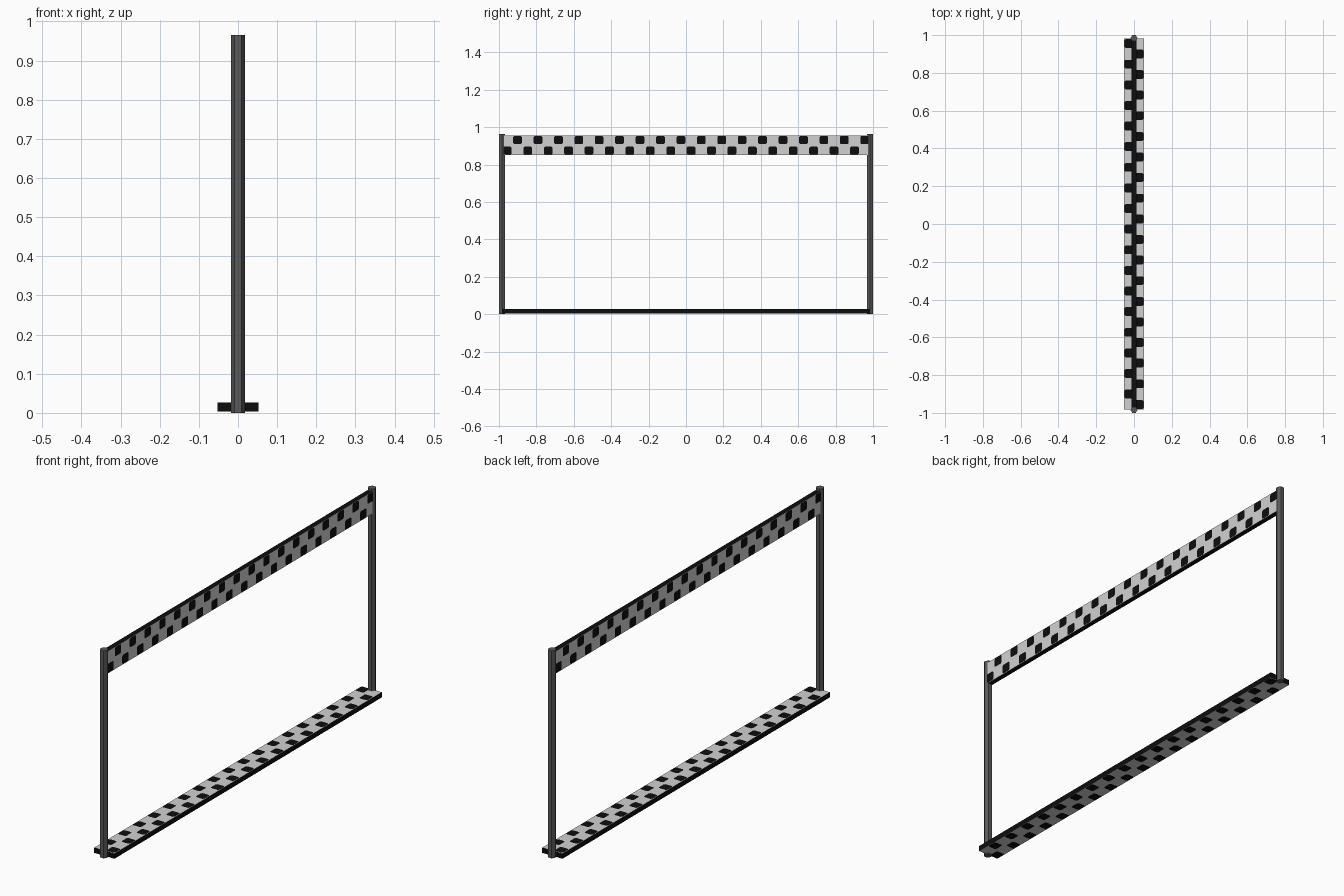
import bpy, bmesh, math
from mathutils import Vector

cube = bpy.data.objects.get("Cube")
if cube:
    bpy.data.objects.remove(cube, do_unlink=True)


def material(name, value):
    m = bpy.data.materials.new(name)
    m.use_nodes = True
    colour = (value, value, value, 1)
    m.diffuse_color = colour
    m.node_tree.nodes["Principled BSDF"].inputs["Base Color"].default_value = colour
    return m


WHITE = material("check white", 0.64)
BLACK = material("check black", 0.004)
GREY = material("pole grey", 0.1)

LENGTH, WIDTH, THICK = 1.965, 0.104, 0.024
COLUMNS = 36


def add_check(bm, side, y, z, w, h, chamfer):
    """Thin black square with clipped corners on the +x or -x face."""
    x = side * (THICK / 2 + 0.001)
    a, b = w / 2, h / 2
    points = []
    for sy, sz in ((1, 1), (-1, 1), (-1, -1), (1, -1)):
        pair = [(sy * a, sz * (b - chamfer)), (sy * (a - chamfer), sz * b)]
        points += pair if sy * sz > 0 else pair[::-1]
    if side < 0:
        points.reverse()
    face = bm.faces.new([bm.verts.new((x, y + p, z + q)) for p, q in points])
    face.material_index = 1


def checkered_slab(name):
    bm = bmesh.new()
    bmesh.ops.create_cube(bm, size=1)
    bmesh.ops.scale(bm, vec=Vector((THICK, LENGTH, WIDTH)), verts=bm.verts)
    # White broad faces, black rims
    for f in bm.faces:
        f.material_index = 0 if abs(f.normal.x) > 0.5 else 1
    # Two staggered rows of checks on each broad face
    pitch = LENGTH / COLUMNS
    w, h = 0.047, 0.043
    for side in (1, -1):
        for col in range(COLUMNS):
            row = -1 if col % 2 == 0 else 1
            y = side * (-LENGTH / 2 + (col + 0.5) * pitch)
            z = row * (WIDTH / 2 - h / 2 - 0.002)
            add_check(bm, side, y, z, w, h, 0.006)
    mesh = bpy.data.meshes.new(name)
    bm.to_mesh(mesh)
    bm.free()
    mesh.materials.append(WHITE)
    mesh.materials.append(BLACK)
    obj = bpy.data.objects.new(name, mesh)
    bpy.context.collection.objects.link(obj)
    return obj


# Overhead banner
banner = checkered_slab("banner")
banner.location = (0, 0, 0.903)

# Ground strip, the same slab laid flat
strip = checkered_slab("ground_strip")
strip.rotation_euler = (0, -math.pi / 2, 0)
strip.location = (0, 0, 0.015)

# Six-sided end poles, corners pointing along x
HEIGHT, RADIUS = 0.965, 0.0185
for name, sign in (("front_pole", -1), ("back_pole", 1)):
    bpy.ops.mesh.primitive_cylinder_add(
        vertices=6, radius=RADIUS, depth=HEIGHT,
        location=(0, sign * (1 - RADIUS * math.cos(math.pi / 6)), HEIGHT / 2),
        rotation=(0, 0, math.pi / 6))
    pole = bpy.context.object
    pole.name = name
    pole.data.materials.append(GREY)
